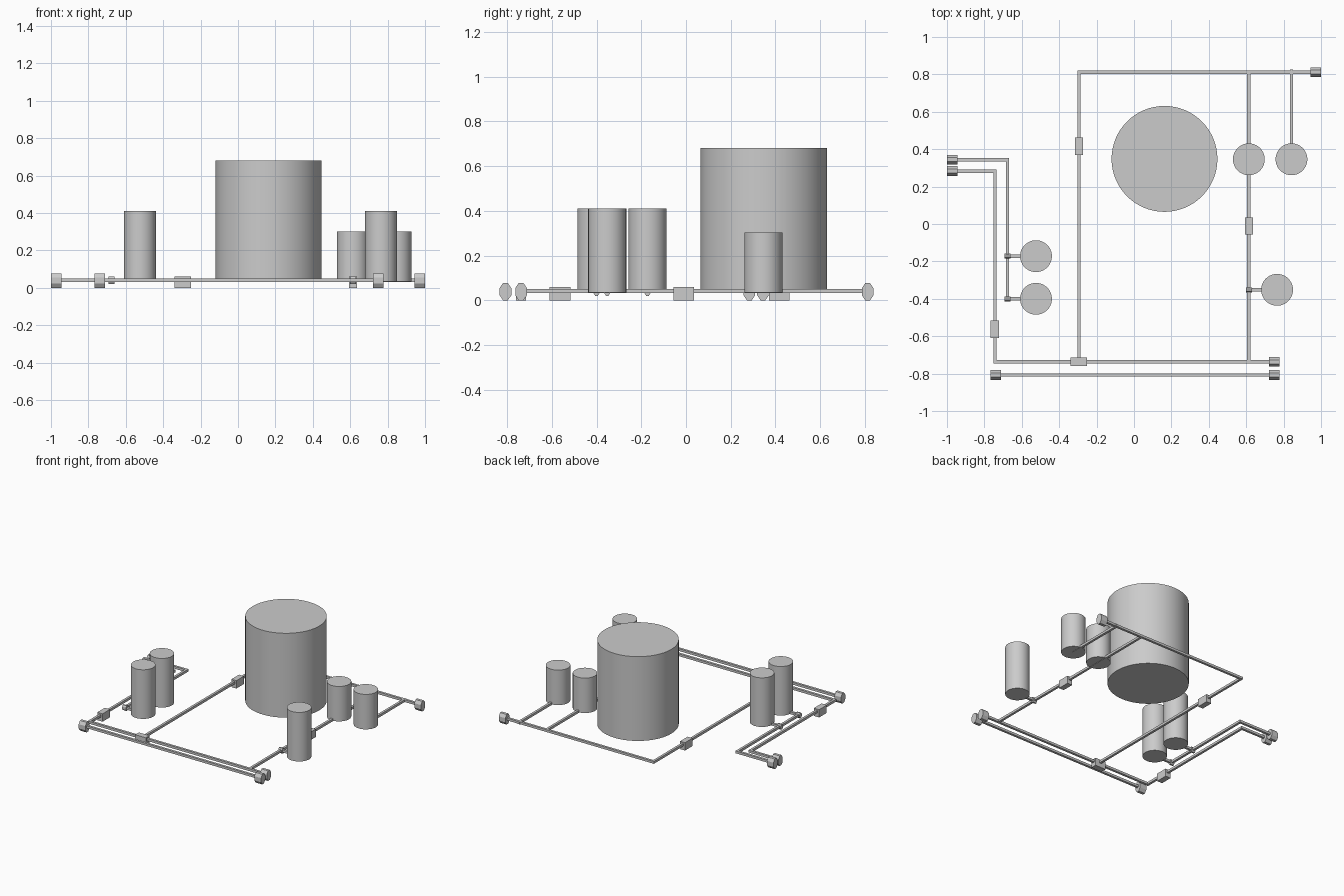
import bpy, bmesh, math
from mathutils import Vector

if "Cube" in bpy.data.objects:
    bpy.data.objects.remove(bpy.data.objects["Cube"])

PIPE_Z, PIPE_R = 0.041, 0.009


def add_mesh(name, bm):
    bmesh.ops.recalc_face_normals(bm, faces=bm.faces)
    mesh = bpy.data.meshes.new(name)
    bm.to_mesh(mesh)
    bm.free()
    ob = bpy.data.objects.new(name, mesh)
    bpy.context.collection.objects.link(ob)
    return ob


def tank(name, x, y, r, top, bottom=0.034):
    bpy.ops.mesh.primitive_cylinder_add(vertices=64, radius=r, depth=top - bottom,
                                        location=(x, y, (top + bottom) / 2))
    bpy.context.object.name = name
    bpy.ops.object.shade_smooth_by_angle(angle=math.radians(30))


def pipe(name, pts):
    """Square pipe swept along a flat path with mitred corners."""
    pts = [Vector(p) for p in pts]
    bm = bmesh.new()
    rings = []
    for i, p in enumerate(pts):
        dirs = []
        if i > 0:
            dirs.append((p - pts[i - 1]).normalized())
        if i < len(pts) - 1:
            dirs.append((pts[i + 1] - p).normalized())
        side = Vector((0, 0))
        for d in dirs:
            side += Vector((-d.y, d.x))
        if len(dirs) == 1:
            off = side * PIPE_R
        else:
            off = side * PIPE_R * 2 / side.length_squared
        rings.append([bm.verts.new((p.x + s * off.x, p.y + s * off.y, PIPE_Z + h * PIPE_R))
                      for s, h in ((1, 1), (-1, 1), (-1, -1), (1, -1))])
    for a, b in zip(rings, rings[1:]):
        for k in range(4):
            bm.faces.new((a[k], a[(k + 1) % 4], b[(k + 1) % 4], b[k]))
    bm.faces.new(rings[0])
    bm.faces.new(rings[-1])
    add_mesh(name, bm)


def coupling(name, x, y, length, width, height, z):
    """Tall octagonal collar with its axis along x."""
    bm = bmesh.new()
    c = math.cos(math.pi / 8)
    ends = []
    for s in (-0.5, 0.5):
        ends.append([bm.verts.new((x + s * length,
                                   y + width / 2 * math.cos((k + 0.5) * math.pi / 4) / c,
                                   z + height / 2 * math.sin((k + 0.5) * math.pi / 4) / c))
                     for k in range(8)])
        bm.faces.new(ends[-1])
    for k in range(8):
        j = (k + 1) % 8
        bm.faces.new((ends[0][k], ends[0][j], ends[1][j], ends[1][k]))
    add_mesh(name, bm)


def box(name, x, y, sx, sy, height=0.06):
    bpy.ops.mesh.primitive_cube_add(size=1, location=(x, y, height / 2))
    bpy.context.object.name = name
    bpy.context.object.scale = (sx, sy, height)


# Tanks
tank("main_tank", 0.163, 0.348, 0.283, 0.68)
for i, x in enumerate((0.614, 0.842)):
    tank(f"short_tank_{i}", x, 0.346, 0.085, 0.302)
tall = [(-0.524, -0.172, -0.676), (-0.524, -0.40, -0.676), (0.765, -0.352, 0.614)]
for i, (x, y, px) in enumerate(tall):
    tank(f"tall_tank_{i}", x, y, 0.085, 0.41)
    # Feed branch and its small collar
    pipe(f"branch_pipe_{i}", [(px, y), (x - 0.08, y)])
    coupling(f"branch_collar_{i}", px, y, 0.032, 0.027, 0.04, 0.04)

# Pipe runs
pipe("left_feed_pipe", [(-0.97, 0.344), (-0.676, 0.344), (-0.676, -0.413)])
pipe("left_front_pipe", [(-0.97, 0.283), (-0.743, 0.283), (-0.743, -0.737), (0.75, -0.737)])
pipe("front_pipe", [(-0.739, -0.807), (0.75, -0.807)])
pipe("back_pipe", [(-0.294, -0.737), (-0.294, 0.812), (0.97, 0.812)])
pipe("right_cross_pipe", [(0.614, -0.737), (0.614, 0.812)])
pipe("short_tank_pipe", [(0.842, 0.35), (0.842, 0.825)])

# End flanges
flanges = [(-0.972, 0.344), (-0.972, 0.283), (-0.739, -0.807),
           (0.75, -0.807), (0.75, -0.737), (0.972, 0.812)]
for i, (x, y) in enumerate(flanges):
    coupling(f"end_flange_{i}", x, y, 0.056, 0.052, 0.077, 0.0385)

# Inline valve boxes
box("valve_box_back", -0.294, 0.416, 0.042, 0.092)
box("valve_box_junction", -0.295, -0.737, 0.09, 0.045)
box("valve_box_right", 0.614, -0.01, 0.042, 0.092)
box("valve_box_left", -0.744, -0.563, 0.045, 0.092)
